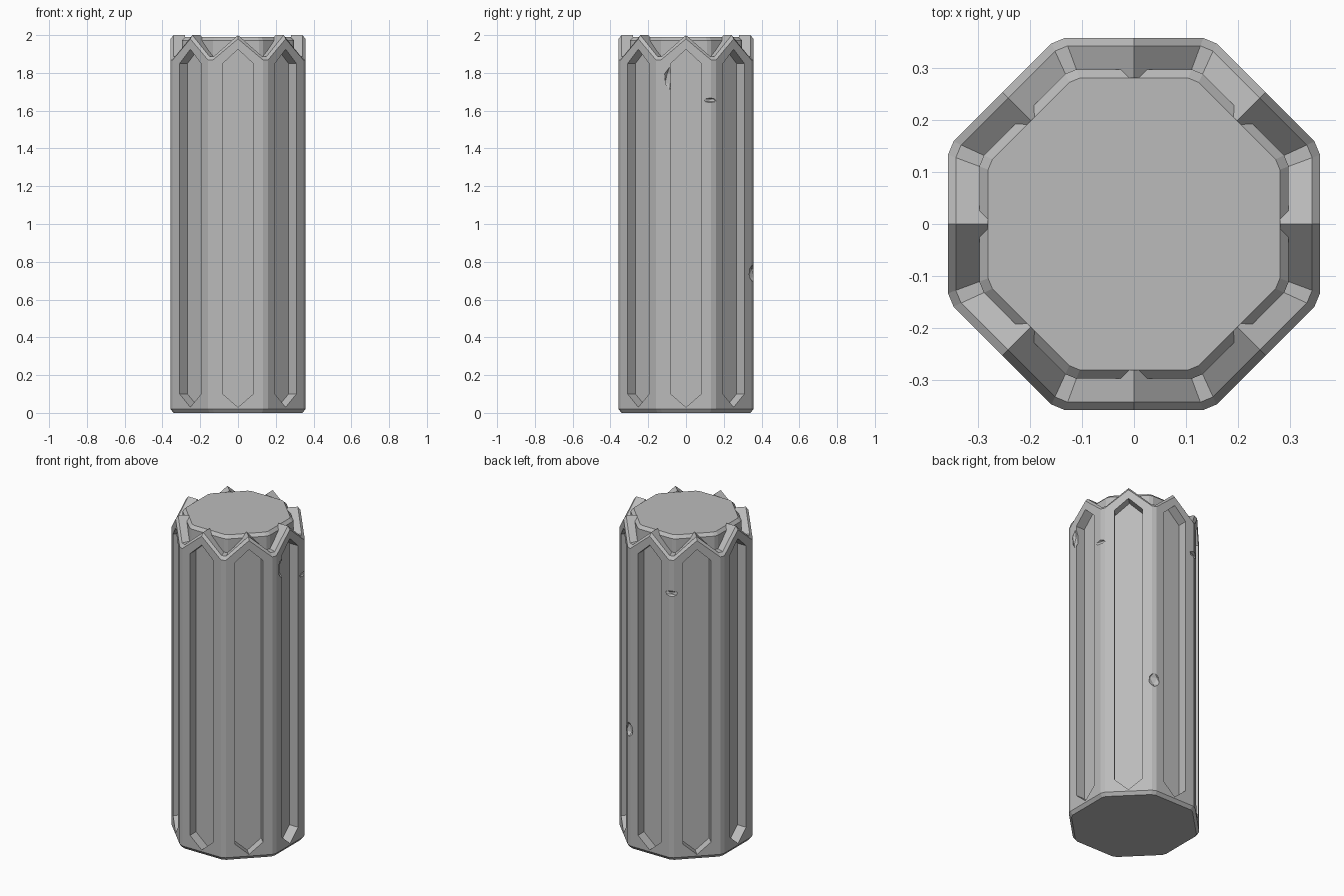
import bpy, bmesh, math
from mathutils import Vector, Matrix

if "Cube" in bpy.data.objects:
    bpy.data.objects.remove(bpy.data.objects["Cube"], do_unlink=True)

APOTHEM, POST, RECESS, EDGE = 0.357, 0.133, 0.059, 0.015
STEP = math.pi / 4

stone = bpy.data.materials.new("grey_stone")
stone.use_nodes = True
stone.diffuse_color = (0.5, 0.5, 0.5, 1)
stone.node_tree.nodes["Principled BSDF"].inputs["Base Color"].default_value = (0.5, 0.5, 0.5, 1)


def point(t, z, depth=0.0):
    """Point on the front side: t across, z up, depth inward."""
    return Vector((t, depth - APOTHEM, z))


def columns(depth, z_mid, z_post):
    """Side centre, post edge and middle of the chamfered corner."""
    edge = point(POST * (APOTHEM - depth) / APOTHEM, z_post, depth)
    ray = Vector((math.sin(STEP / 2), -math.cos(STEP / 2), 0))
    corner = ray * edge.dot(ray)
    corner.z = z_post
    return [point(0, z_mid, depth), edge, corner]


def strips(rows):
    """Quads between successive rows of points."""
    return [(a[i], a[i + 1], b[i + 1], b[i])
            for a, b in zip(rows, rows[1:]) for i in range(len(a) - 1)]


def eightfold(name, polygons):
    """Mirror half a side, repeat it round the axis and cap both ends."""
    bm = bmesh.new()
    for k in range(8):
        turn = Matrix.Rotation(k * STEP, 4, 'Z')
        for flip in (1, -1):
            for poly in polygons:
                bm.faces.new([bm.verts.new(turn @ Vector((p.x * flip, p.y, p.z))) for p in poly])
    bmesh.ops.remove_doubles(bm, verts=bm.verts, dist=0.0002)
    bmesh.ops.holes_fill(bm, edges=[e for e in bm.edges if e.is_boundary], sides=0)
    bmesh.ops.recalc_face_normals(bm, faces=bm.faces)
    bmesh.ops.dissolve_limit(bm, angle_limit=0.002, verts=bm.verts, edges=bm.edges)
    mesh = bpy.data.meshes.new(name)
    bm.to_mesh(mesh)
    bm.free()
    mesh.materials.append(stone)
    obj = bpy.data.objects.new(name, mesh)
    bpy.context.collection.objects.link(obj)
    return obj


# Fluted shaft: bevelled foot, framed panels and zigzag crown
foot = columns(EDGE, 0, 0)
low = columns(0, 0.02, 0.02)
high = columns(0, 1.98, 1.868)
crown = [columns(EDGE, 2.0, 1.888), columns(0.077, 2.0, 1.888), columns(0.077, 1.8, 1.8)]
outline = [(0, 0.03), (0.08, 0.10), (0.08, 1.85), (0, 1.925)]
rim = [point(t, z) for t, z in outline]
floor = [point(t, z, RECESS) for t, z in outline]
frame = [low[0], low[1], high[1], high[0]]
shaft = eightfold("fluted_shaft",
                  strips([foot, low]) + strips([high] + crown)
                  + strips([frame, rim, floor]) + [floor]
                  + [(low[1], low[2], high[2], high[1])])

# Inner core showing above the crown
eightfold("core_top", strips([columns(0.06, 1.87, 1.87),
                              columns(0.06, 1.972, 1.972),
                              columns(0.077, 1.99, 1.99)]))

# Small chips knocked out of the posts: angle, radius, height, half sizes
chips = [(-math.pi / 2 + 4.4 * STEP + math.pi / 2 - 4 * STEP, 0.385, 1.655, (0.02, 0.055, 0.016)),
         (1.5 * STEP, 0.385, 0.74, (0.025, 0.04, 0.05)),
         (2.5 * STEP, 0.385, 1.66, (0.02, 0.055, 0.02)),
         (-0.24, 0.368, 1.77, (0.018, 0.03, 0.06))]
bm = bmesh.new()
for angle, radius, z, size in chips:
    place = (Matrix.Rotation(angle, 4, 'Z') @ Matrix.Translation((radius, 0, z))
             @ Matrix.Diagonal((*size, 1)))
    bmesh.ops.create_icosphere(bm, subdivisions=1, radius=1, matrix=place)
mesh = bpy.data.meshes.new("chip_cutters")
bm.to_mesh(mesh)
bm.free()
mesh.materials.append(stone)
cutter = bpy.data.objects.new("chip_cutters", mesh)
bpy.context.collection.objects.link(cutter)
cutter.hide_render = True
cutter.hide_viewport = True
cutter.display_type = 'WIRE'
cut = shaft.modifiers.new("chips", 'BOOLEAN')
cut.operation = 'DIFFERENCE'
cut.solver = 'EXACT'
cut.object = cutter
